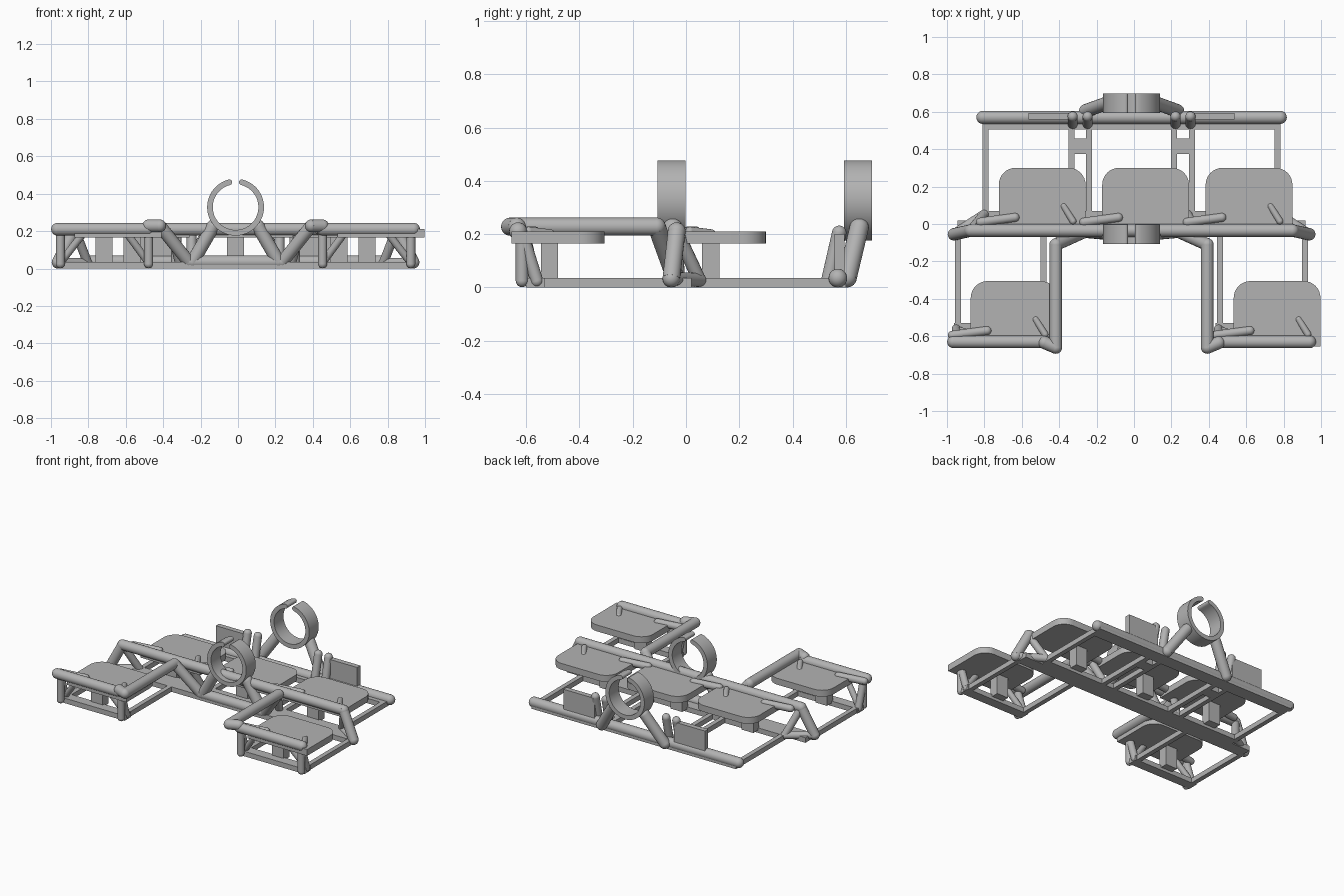
import bpy, bmesh, math
from mathutils import Vector

if "Cube" in bpy.data.objects:
    bpy.data.objects.remove(bpy.data.objects["Cube"])

grey = bpy.data.materials.new("steel_grey")
grey.use_nodes = True
grey.diffuse_color = (0.45, 0.45, 0.45, 1)
grey.node_tree.nodes["Principled BSDF"].inputs["Base Color"].default_value = (0.45, 0.45, 0.45, 1)

CX = -0.013          # symmetry plane of the frame
SIDES = ((-1, "right"), (1, "left"))


def finish(name, bm, smooth=True):
    bmesh.ops.recalc_face_normals(bm, faces=bm.faces)
    mesh = bpy.data.meshes.new(name)
    bm.to_mesh(mesh)
    bm.free()
    mesh.materials.append(grey)
    ob = bpy.data.objects.new(name, mesh)
    bpy.context.collection.objects.link(ob)
    if smooth:
        bpy.ops.object.select_all(action="DESELECT")
        ob.select_set(True)
        bpy.context.view_layer.objects.active = ob
        bpy.ops.object.shade_smooth_by_angle(angle=math.radians(35))
    return ob


def tube(name, points, r):
    """Round-ended pipe with ball joints along a path."""
    bm = bmesh.new()
    pts = [Vector(p) for p in points]
    for p in pts:
        ball = bmesh.ops.create_uvsphere(bm, u_segments=20, v_segments=12, radius=r)
        bmesh.ops.translate(bm, verts=ball["verts"], vec=p)
    for a, b in zip(pts, pts[1:]):
        d = b - a
        rod = bmesh.ops.create_cone(bm, cap_ends=True, segments=20, radius1=r, radius2=r, depth=d.length)
        bmesh.ops.rotate(bm, verts=rod["verts"], matrix=d.to_track_quat("Z", "Y").to_matrix())
        bmesh.ops.translate(bm, verts=rod["verts"], vec=(a + b) / 2)
    return finish(name, bm)


def box(name, x, y, z):
    bm = bmesh.new()
    verts = bmesh.ops.create_cube(bm, size=1)["verts"]
    lo, hi = Vector((x[0], y[0], z[0])), Vector((x[1], y[1], z[1]))
    bmesh.ops.scale(bm, verts=verts, vec=[abs(v) for v in hi - lo])
    bmesh.ops.translate(bm, verts=verts, vec=(lo + hi) / 2)
    return finish(name, bm, False)


def prism(name, outline, vec):
    bm = bmesh.new()
    face = bm.faces.new([bm.verts.new(p) for p in outline])
    new = bmesh.ops.extrude_face_region(bm, geom=[face])["geom"]
    bmesh.ops.translate(bm, verts=[g for g in new if isinstance(g, bmesh.types.BMVert)], vec=vec)
    return finish(name, bm)


def seat(name, x, y):
    """Seat pan with rounded rear corners."""
    w, r, back = 0.232, 0.09, y + 0.35
    pts = [(x - w, y, 0.165), (x + w, y, 0.165)]
    for cx, start in ((x + w - r, 0), (x - w + r, 90)):
        for i in range(9):
            a = math.radians(start + i * 90 / 8)
            pts.append((cx + r * math.cos(a), back - r + r * math.sin(a), 0.165))
    prism(name, pts, (0, 0, 0.045))


def clamp_ring(name, y):
    """Open ring with rounded lips at the gap on top."""
    outer, inner, gap, n = 0.152, 0.122, math.radians(14), 48
    mid, half = (outer + inner) / 2, (outer - inner) / 2
    arc = [math.pi / 2 + gap + i * (2 * math.pi - 2 * gap) / n for i in range(n + 1)]

    def at(a, r):
        return (CX + r * math.cos(a), y, 0.328 + r * math.sin(a))

    def lip(a, sign):
        out = []
        for i in range(1, 6):
            t = i * math.pi / 6
            out.append(at(a + sign * math.sin(t) * half / mid, mid + half * math.cos(t) * sign))
        return out
    pts = [at(a, outer) for a in arc] + lip(arc[-1], 1)
    inside = [at(a, inner) for a in reversed(arc)]
    start = [at(arc[0] - math.sin(i * math.pi / 6) * half / mid, mid - half * math.cos(i * math.pi / 6))
             for i in range(1, 6)]
    prism(name, pts + inside + start, (0, 0.105, 0))


# Seats with their pedestals and brace rods
rows = [("front_right", -0.703, -0.655), ("front_left", 0.703, -0.655),
        ("rear_right", -0.553, -0.05), ("rear_centre", 0, -0.05), ("rear_left", 0.553, -0.05)]
for label, off, y in rows:
    px = CX + off
    sx = px + 0.075
    seat(label + "_seat", sx, y)
    box(label + "_pedestal", (px - 0.045, px + 0.045), (y + 0.11, y + 0.175), (0.02, 0.17))
    tube(label + "_arm_rod", [(sx - 0.33, y + 0.06, 0.205), (sx - 0.145, y + 0.085, 0.205)], 0.024)
    if label != "rear_centre":
        tube(label + "_brace_rod", [(sx + 0.115, y + 0.145, 0.2), (sx + 0.165, y + 0.065, 0.21)], 0.018)

# Clamp rings
clamp_ring("front_ring", -0.107)
clamp_ring("rear_ring", 0.593)

# Cross bars
tube("middle_top_bar", [(CX - 0.86, -0.035, 0.21), (CX + 0.86, -0.035, 0.21)], 0.034)
tube("rear_bottom_bar", [(CX - 0.795, 0.57, 0.035), (CX + 0.795, 0.57, 0.035)], 0.035)
tube("front_bottom_bar", [(CX - 0.25, -0.04, 0.035), (CX + 0.25, -0.04, 0.035)], 0.035)
box("middle_base_plate", (CX - 0.93, CX + 0.93), (-0.07, 0.02), (0, 0.035))
box("middle_base_inner_plate", (CX - 0.79, CX + 0.79), (0.02, 0.07), (0, 0.035))
box("rear_base_plate", (CX - 0.795, CX + 0.795), (0.505, 0.6), (0, 0.035))

for s, side in SIDES:
    def X(v):
        return CX + s * v

    # Swept pipe from the front arm back and down to the centre
    tube(side + "_swept_pipe", [(X(0.465), -0.635, 0.228), (X(0.405), -0.66, 0.228),
                                (X(0.405), -0.11, 0.228), (X(0.25), -0.04, 0.035)], 0.034)
    tube(side + "_front_top_bar", [(X(0.952), -0.63, 0.21), (X(0.465), -0.63, 0.21)], 0.034)

    # Front legs and braces
    for v, w in ((0.937, 0.82), (0.465, 0.575)):
        tube(side + "_front_post", [(X(v), -0.615, 0.2), (X(v), -0.615, 0.025)], 0.024)
        tube(side + "_front_rear_post", [(X(v), -0.615, 0.2), (X(v), -0.56, 0.025)], 0.024)
        tube(side + "_front_brace", [(X(w), -0.6, 0.18), (X(v), -0.565, 0.03)], 0.02)

    # Base rails
    box(side + "_front_base_plate", (X(0.45), X(0.95)), (-0.6, -0.53), (0, 0.035))
    for label, v, y0, y1 in (("front_outer", 0.927, -0.58, -0.04), ("front_inner", 0.472, -0.58, -0.04),
                             ("rear_outer", 0.78, 0.03, 0.55), ("rear_middle", 0.322, 0.03, 0.55),
                             ("rear_inner", 0.228, 0.03, 0.55)):
        box(side + "_" + label + "_rail", (X(v - 0.016), X(v + 0.016)), (y0, y1), (0, 0.035))
    box(side + "_rail_web", (X(0.23), X(0.32)), (0.375, 0.458), (0, 0.035))

    # End struts of the middle bar
    foot, inner = (X(0.95), -0.055, 0.033), (X(0.79), 0.05, 0.028)
    tube(side + "_end_strut", [(X(0.86), -0.035, 0.21), foot], 0.033)
    tube(side + "_end_inner_strut", [(X(0.86), -0.035, 0.21), inner], 0.025)
    tube(side + "_end_base_rod", [foot, inner], 0.026)
    tube(side + "_middle_strut", [(X(0.34), -0.03, 0.2), (X(0.3), 0.05, 0.03)], 0.025)

    # Ring stands
    tube(side + "_front_ring_stand", [(X(0.23), -0.04, 0.035), (X(0.12), -0.05, 0.225)], 0.036)
    tube(side + "_rear_ring_stand", [(X(0.245), 0.605, 0.036), (X(0.12), 0.65, 0.225)], 0.036)

    # Rear panels and stub posts
    box(side + "_rear_panel", (X(0.31), X(0.55)), (0.558, 0.594), (0.04, 0.2))
    for v in (0.235, 0.315):
        tube(side + "_rear_post", [(X(v), 0.535, 0.03), (X(v), 0.575, 0.205)], 0.027)
